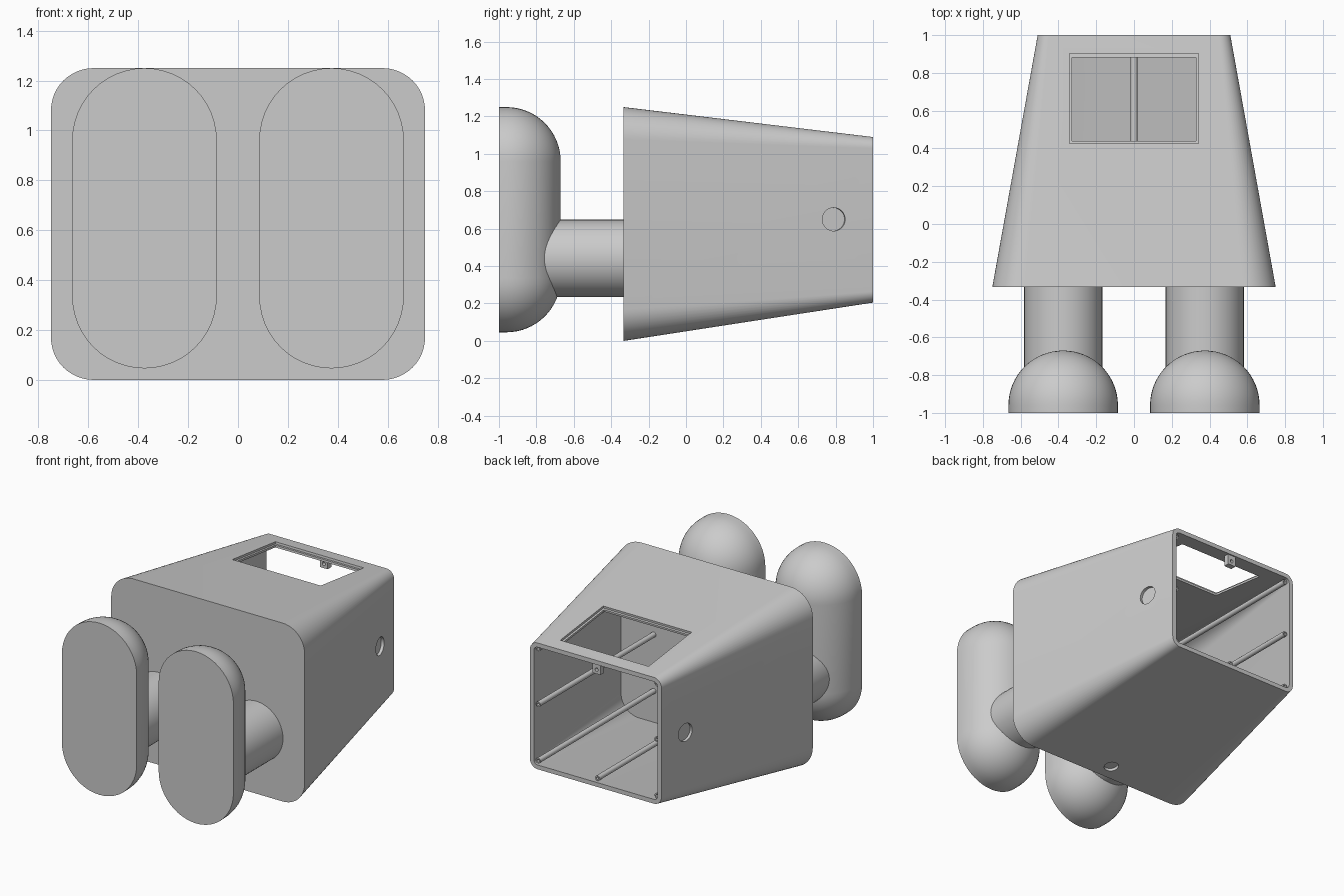
import bpy, bmesh, math
from mathutils import Vector

if "Cube" in bpy.data.objects:
    bpy.data.objects.remove(bpy.data.objects["Cube"])

grey = bpy.data.materials.new("light grey")
grey.diffuse_color = (0.6, 0.6, 0.6, 1)
grey.use_nodes = True
grey.node_tree.nodes["Principled BSDF"].inputs["Base Color"].default_value = grey.diffuse_color


def ring(cx, cz, hx, hz, r, y, seg=12):
    """Rounded rectangle in the xz plane at depth y."""
    pts = []
    for q, (sx, sz) in enumerate([(1, 1), (-1, 1), (-1, -1), (1, -1)]):
        for i in range(seg + 1):
            a = (q + i / seg) * math.pi / 2
            pts.append((cx + sx * (hx - r) + r * math.cos(a), y,
                        cz + sz * (hz - r) + r * math.sin(a)))
    return pts


def finish(obj, angle=30):
    bpy.ops.object.select_all(action='DESELECT')
    obj.select_set(True)
    bpy.context.view_layer.objects.active = obj
    bpy.ops.object.shade_smooth_by_angle(angle=math.radians(angle))


def loft(name, rings, smooth=True):
    """Skin a list of equal-length rings and cap both ends."""
    bm = bmesh.new()
    loops = [[bm.verts.new(p) for p in pts] for pts in rings]
    n = len(loops[0])
    for a, b in zip(loops, loops[1:]):
        for i in range(n):
            j = (i + 1) % n
            bm.faces.new((a[i], a[j], b[j], b[i]))
    bm.faces.new(loops[0])
    bm.faces.new(loops[-1])
    bmesh.ops.remove_doubles(bm, verts=bm.verts, dist=1e-5)
    bmesh.ops.recalc_face_normals(bm, faces=bm.faces)
    me = bpy.data.meshes.new(name)
    bm.to_mesh(me)
    bm.free()
    me.materials.append(grey)
    obj = bpy.data.objects.new(name, me)
    bpy.context.collection.objects.link(obj)
    if smooth:
        finish(obj)
    return obj


def cut(obj, cutter):
    """Subtract the cutter from the object, then discard it."""
    cutter.hide_render = True
    bpy.context.view_layer.objects.active = obj
    mod = obj.modifiers.new("cut", 'BOOLEAN')
    mod.operation, mod.solver, mod.object = 'DIFFERENCE', 'EXACT', cutter
    bpy.ops.object.modifier_apply(modifier=mod.name)
    bpy.data.objects.remove(cutter)


def box(name, loc, size, tilt=0):
    bpy.ops.mesh.primitive_cube_add(size=1, location=loc, rotation=(tilt, 0, 0))
    obj = bpy.context.object
    obj.name = name
    obj.scale = size
    bpy.ops.object.transform_apply(location=False, rotation=False, scale=True)
    obj.data.materials.append(grey)
    return obj


def disc(loc, normal, radius, depth):
    """Cylinder centred on a wall point, reaching depth into the wall."""
    bpy.ops.mesh.primitive_cylinder_add(vertices=40, radius=radius, depth=2 * depth, location=loc)
    obj = bpy.context.object
    obj.rotation_euler = Vector(normal).to_track_quat('Z', 'Y').to_euler()
    obj.data.materials.append(grey)
    return obj


def shell(y, inset):
    """Section of the tapered body at depth y, moved inward by inset."""
    t = (y + 0.333) / 1.333
    x = 0.75 - 0.24 * t - inset
    low, high = 0.205 * t + inset, 1.25 - 0.16 * t - inset
    return ring(0, (low + high) / 2, x, (high - low) / 2, 0.17 - 0.11 * t - inset, y)


# Tapered hollow body, open at the back
body = loft("body", [shell(-0.333, 0), shell(1, 0), shell(1, 0.03), shell(-0.30, 0.03)], False)

# Roof window with a narrow stepped rim
roof_tilt = -math.atan(0.12)
cut(body, box("window_rim_cutter", (0, 0.665, 1.13), (0.685, 0.48, 0.03), roof_tilt))
cut(body, box("window_cutter", (0, 0.663, 1.13), (0.655, 0.445, 0.2), roof_tilt))

# Round recesses in both sides and the underside
for s in (-1, 1):
    cut(body, disc((s * 0.548, 0.79, 0.65), (s, 0.18, 0), 0.062, 0.02))
cut(body, disc((0, -0.23, 0.016), (0, 0.154, -1), 0.047, 0.02))
finish(body)

# Legs and domed feet
for side, s in (("left", -1), ("right", 1)):
    x = s * 0.375
    loft(side + "_leg", [ring(x, 0.441, 0.207, 0.207, 0.207, y) for y in (-0.86, -0.32)])
    foot = [ring(x, 0.648, 0.29, 0.602, 0.29, -1)]
    for i in range(17):
        a = i / 16 * math.pi / 2
        r = max(0.29 * math.cos(a), 0.0005)
        foot.append(ring(x, 0.648, r, 0.312 + r, r, -0.96 + 0.29 * math.sin(a)))
    loft(side + "_foot", foot)

# Long screw posts inside the body, bored at the back end
for i, (x, z) in enumerate([(-0.46, 1.04), (0.46, 1.04), (-0.46, 0.65), (0.46, 0.65),
                            (-0.46, 0.255), (0.46, 0.255), (0, 0.255)]):
    loft("screw_post_%d" % (i + 1),
         [ring(x, z, r, r, r, y, 5) for r, y in
          ((0.018, -0.31), (0.018, 0.98), (0.009, 0.98), (0.009, 0.9))])

# Small drilled tab under the roof at the back
tab = box("roof_tab", (0, 0.97, 1.03), (0.06, 0.04, 0.08))
cut(tab, disc((0, 0.97, 1.02), (0, 1, 0), 0.012, 0.05))
finish(tab)
